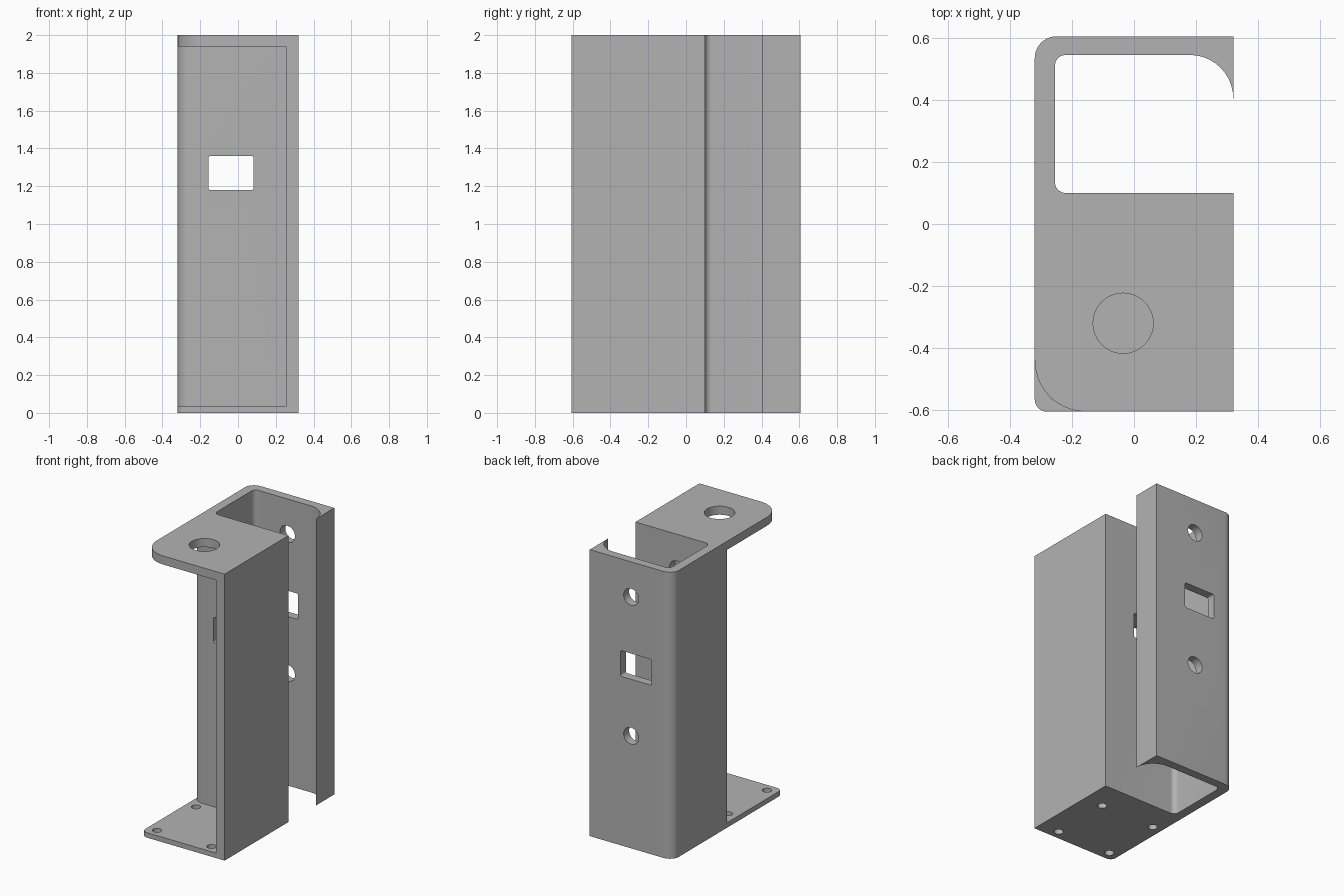
import bpy, bmesh, math
from mathutils import Vector

cube = bpy.data.objects.get("Cube")
if cube:
    bpy.data.objects.remove(cube, do_unlink=True)

metal = bpy.data.materials.new("plain grey metal")
metal.use_nodes = True
grey = (0.45, 0.45, 0.45, 1)
metal.diffuse_color = grey
metal.node_tree.nodes["Principled BSDF"].inputs["Base Color"].default_value = grey


def rounded(corners, steps=10):
    """Turn (x, y, radius) right-angle corners into an outline with arcs."""
    out = []
    for i, (x, y, r) in enumerate(corners):
        p = Vector((x, y))
        if r == 0:
            new = [p]
        else:
            u = (Vector(corners[i - 1][:2]) - p).normalized()
            v = (Vector(corners[(i + 1) % len(corners)][:2]) - p).normalized()
            centre = p + r * (u + v)
            angles = [math.pi / 2 * k / steps for k in range(steps + 1)]
            new = [centre - r * (v * math.cos(a) + u * math.sin(a)) for a in angles]
        out += [q for q in new if not out or (q - out[-1]).length > 1e-4]
    return out


def circle(x, y, r, n=40):
    return [Vector((x + r * math.cos(math.tau * k / n),
                    y + r * math.sin(math.tau * k / n))) for k in range(n)]


def prism(name, outline, low, high, along="z"):
    """Extrude an outline along z, or an x-z outline along y."""
    bm = bmesh.new()
    place = (lambda p: (p.x, p.y, low)) if along == "z" else (lambda p: (p.x, low, p.y))
    face = bm.faces.new([bm.verts.new(place(p)) for p in outline])
    ext = bmesh.ops.extrude_face_region(bm, geom=[face])
    move = (0, 0, high - low) if along == "z" else (0, high - low, 0)
    bmesh.ops.translate(bm, vec=move,
                        verts=[e for e in ext["geom"] if isinstance(e, bmesh.types.BMVert)])
    bmesh.ops.recalc_face_normals(bm, faces=bm.faces)
    mesh = bpy.data.meshes.new(name)
    bm.to_mesh(mesh)
    bm.free()
    mesh.materials.append(metal)
    obj = bpy.data.objects.new(name, mesh)
    bpy.context.collection.objects.link(obj)
    return obj


def combine(target, tool, operation):
    mod = target.modifiers.new("combine", "BOOLEAN")
    mod.operation, mod.solver, mod.object = operation, "EXACT", tool
    bpy.context.view_layer.objects.active = target
    bpy.ops.object.modifier_apply(modifier=mod.name)
    bpy.data.objects.remove(tool, do_unlink=True)


W, D, H = 0.32, 0.605, 2.0      # half width, half depth, height
IN = 0.255                      # inner face of the side walls

# Channel with thick middle wall, right side wall and curved back lip
bracket = prism("mounting_bracket", rounded([
    (-W, D, 0.07), (-W, -0.045, 0.07), (IN, -0.045, 0), (IN, -D, 0),
    (W, -D, 0), (W, 0.1, 0), (-IN, 0.1, 0.035), (-IN, 0.545, 0.035),
    (W, 0.545, 0.14), (W, 0.405, 0), (W, D, 0)]), 0, H)

# Top and base plates
for name, radius, low, high in (("top_plate", 0.165, 1.94, H), ("base_plate", 0.04, 0, 0.035)):
    plate = prism(name, rounded([(-W, 0.1, 0), (-W, -D, radius), (W, -D, 0), (W, 0.1, 0)]),
                  low, high)
    combine(bracket, plate, "UNION")

# Large hole in the top plate
combine(bracket, prism("top_hole", circle(-0.035, -0.32, 0.097), 1.8, 2.2), "DIFFERENCE")

# Four screw holes in the base plate
for x in (-0.247, 0.173):
    for y in (-0.54, -0.11):
        combine(bracket, prism("base_hole", circle(x, y, 0.03, 24), -0.1, 0.1), "DIFFERENCE")

# Latch slot through the back and middle walls
L, R, B, T, r = -0.157, 0.083, 1.18, 1.36, 0.012
slot = prism("slot", rounded([(L, B, r), (R, B, r), (R, T, r), (L, T, r)], 4), -0.2, 0.8, "y")
combine(bracket, slot, "DIFFERENCE")

# Screw holes through the back wall, ending blind in the middle wall
for z in (0.785, 1.755):
    combine(bracket, prism("back_hole", circle(0, z, 0.058), 0.04, 0.8, "y"), "DIFFERENCE")

bpy.ops.object.select_all(action="DESELECT")
bracket.select_set(True)
bpy.context.view_layer.objects.active = bracket
bpy.ops.object.shade_smooth_by_angle(angle=math.radians(30))
